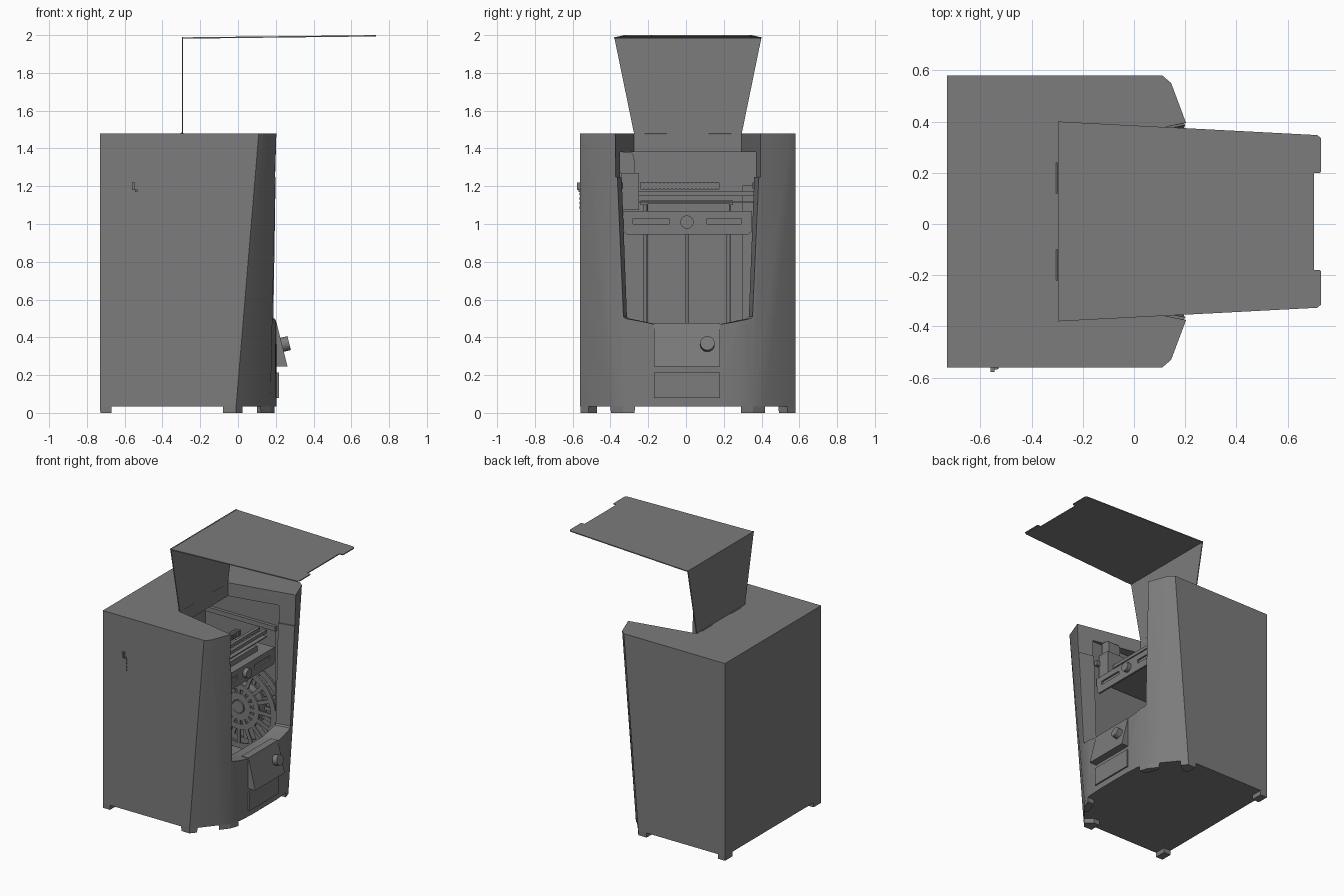
import bpy, bmesh, math
from mathutils import Vector

if "Cube" in bpy.data.objects:
    bpy.data.objects.remove(bpy.data.objects["Cube"])

CY = 0.01  # the cabinet's mid plane in y
GREY = bpy.data.materials.new('dark_grey')
GREY.diffuse_color = (.2, .2, .2, 1)
GREY.use_nodes = True
GREY.node_tree.nodes["Principled BSDF"].inputs["Base Color"].default_value = GREY.diffuse_color


def activate(ob):
    bpy.ops.object.select_all(action='DESELECT')
    bpy.context.view_layer.objects.active = ob
    ob.select_set(True)


def loft(name, rings, smooth=None, closed=False):
    """Skin a list of equal-length 3D rings, capped at both ends unless closed."""
    bm = bmesh.new()
    vs = [[bm.verts.new(p) for p in r] for r in rings]
    n = len(rings[0])
    pairs = list(zip(vs, vs[1:])) + ([(vs[-1], vs[0])] if closed else [])
    for a, b in pairs:
        for i in range(n):
            j = (i + 1) % n
            bm.faces.new((a[i], a[j], b[j], b[i]))
    if not closed:
        bm.faces.new(vs[0])
        bm.faces.new(vs[-1])
    bmesh.ops.recalc_face_normals(bm, faces=bm.faces)
    me = bpy.data.meshes.new(name)
    bm.to_mesh(me)
    bm.free()
    me.materials.append(GREY)
    ob = bpy.data.objects.new(name, me)
    bpy.context.collection.objects.link(ob)
    if smooth:
        activate(ob)
        bpy.ops.object.shade_smooth_by_angle(angle=math.radians(smooth))
    return ob


def prism(name, pts, axis, lo, hi):
    """Extrude a 2D outline along x (pts y,z), y (pts x,z) or z (pts x,y)."""
    def at(p, t):
        return {'x': (t, p[0], p[1]), 'y': (p[0], t, p[1]), 'z': (p[0], p[1], t)}[axis]
    return loft(name, [[at(p, t) for p in pts] for t in (lo, hi)])


def box(name, x, y, z):
    return prism(name, [(x[0], y[0]), (x[1], y[0]), (x[1], y[1]), (x[0], y[1])], 'z', *z)


def rod(name, a, b, r, n=16):
    a, b = Vector(a), Vector(b)
    q = (b - a).to_track_quat('Z', 'Y')
    circ = [q @ Vector((r * math.cos(2 * math.pi * i / n), r * math.sin(2 * math.pi * i / n), 0))
            for i in range(n)]
    return loft(name, [[c + p for p in circ] for c in (a, b)], 35)


def ring(name, c, r0, r1, y0, y1, n=48):
    """Flat annulus around the y axis."""
    rs = []
    for i in range(n):
        t = 2 * math.pi * i / n
        rs.append([(c[0] + r * math.cos(t), y, c[1] + r * math.sin(t))
                   for r, y in ((r0, y0), (r1, y0), (r1, y1), (r0, y1))])
    return loft(name, rs, 35, closed=True)


def cut(ob, cutters):
    for c in cutters:
        m = ob.modifiers.new('cut', 'BOOLEAN')
        m.operation, m.solver, m.object = 'DIFFERENCE', 'EXACT', c
        activate(ob)
        bpy.ops.object.modifier_apply(modifier=m.name)
        bpy.data.objects.remove(c)


def mirrored(half):
    """Mirror an (x, y offset) half outline about the mid plane."""
    return [(x, CY - y) for x, y in half] + [(x, CY + y) for x, y in reversed(half)]


# Cabinet: tapered corner facets, bowed lower front
bottom = mirrored([(-.73, .57), (-.01, .57), (.12, .41), (.172, .345), (.197, .27), (.205, .15)])
top = mirrored([(-.73, .57), (.11, .57), (.145, .54), (.203, .385), (.204, .29), (.205, .15)])
cabinet = loft('cabinet', [[(x, y, .035) for x, y in bottom], [(x, y, 1.48) for x, y in top]])

# Openings: chamber, spool alcove, top trapezoid, flared front window
chamber = box('cut_chamber', (-.6, .08), (-.362, .383), (.12, 1.38))
alcove = box('cut_alcove', (-.62, .045), (.3, .5), (.15, 1.2))
hatch = prism('cut_hatch', mirrored([(-.29, .285), (.25, .394)]), 'z', 1.25, 1.6)
window = [(-.39, 1.62), (-.385, 1.48), (-.345, .51), (-.335, .5), (-.18, .47),
          (.18, .47), (.335, .5), (.345, .51), (.385, 1.48), (.39, 1.62)]
front = loft('cut_window', [[(x, CY + y * k, z) for y, z in window]
                            for x, k in ((.04, .914), (.4, 1.105))])
cut(cabinet, [chamber, alcove, hatch, front])
activate(cabinet)
bpy.ops.object.shade_smooth_by_angle(angle=math.radians(15))

# Feet
feet = {'rear_foot': [(-.73, .57), (-.67, .57), (-.67, .48), (-.73, .48)],
        'side_foot': [(-.08, .57), (-.01, .57), (.025, .527), (-.03, .48), (-.08, .48)],
        'front_foot': [(.12, .41), (.172, .345), (.194, .28), (.14, .28), (.1, .38)]}
for s in (-1, 1):
    for name, pts in feet.items():
        mx = sum(p[0] for p in pts) / len(pts)
        my = sum(p[1] for p in pts) / len(pts)
        loft(name, [[(mx + (x - mx) * k, CY + s * (my + (y - my) * k), z) for x, y in pts]
                    for z, k in ((0, .97), (.045, 1.0))])

# Open lid: upright panel, long notched panel, hinges
prism('lid_upright', [(CY - .285, 1.478), (CY + .285, 1.478), (CY + .39, 1.99), (CY - .39, 1.99)],
      'x', -.297, -.29)
lid = mirrored([(-.297, .39), (.715, .337), (.73, .325), (.73, .195), (.725, .19), (.702, .19)])
loft('lid_panel', [[(x, y, h + .0117 * (x + .297)) for x, y in lid] for h in (1.981, 1.988)])
for s in (-1, 1):
    rod('hinge', (-.297, CY + s * .11, 1.478), (-.297, CY + s * .23, 1.478), .008, 10)

# Control panel wedge with dial, and the door below it
prism('control_panel', [(.15, .475), (.205, .475), (.262, .245), (.15, .245)], 'y', -.17, .18)
n = Vector((.235, 0, .057)).normalized()
base = Vector((.232, .113, .36))
rod('control_dial', base, base + n * .04, .038, 24)
box('front_door', (.15, .216), (-.17, .18), (.08, .215))

# Side lever
box('side_lever', (-.56, -.545), (-.578, -.55), (1.18, 1.22))
box('side_lever_neck', (-.546, -.532), (-.568, -.55), (1.17, 1.185))
for i in range(4):
    box('side_slot_bar', (-.534, -.529), (-.565, -.55), (1.08 + .024 * i, 1.094 + .024 * i))

# Build platform with slotted front plate, deck and knob
plate = prism('platform_front', [(-.34, 1.07), (-.33, .96), (-.315, .945), (.33, .945), (.348, .96),
                                 (.35, 1.07)], 'x', .045, .06)
cut(plate, [box('cut_slot', (0, .1), y, (1.0, 1.028)) for y in ((-.28, -.09), (.11, .295))])
box('platform_slot_back', (.04, .047), (-.3, .31), (.99, 1.04))
box('platform_deck', (-.46, .05), (-.335, .345), (1.05, 1.07))
box('build_plate', (-.42, .0), (-.205, .23), (1.07, 1.11))
rod('platform_knob', (.05, .005, 1.01), (.09, .005, 1.01), .035, 24)

# Vertical guides and lead screw
for y, r in ((-.215, .01), (.005, .008), (.225, .01)):
    rod('vertical_guide', (-.53, y, .12), (-.53, y, 1.11), r)
box('guide_top_bar', (-.6, -.5), (-.24, .25), (1.1, 1.125))

# Gantry: cross rails, side rails, cable chain, print head
for x in (-.03, -.09):
    box('cross_rail', (x - .012, x + .012), (-.3, .37), (1.148, 1.172))
box('cross_beam', (-.1, -.02), (-.3, .37), (1.115, 1.122))
for y in (-.345, .365):
    box('side_rail', (-.58, .06), (y - .012, y + .012), (1.185, 1.22))
for i in range(20):
    y = -.24 + .021 * i
    box('cable_chain_link', (-.14, -.1), (y, y + .017), (1.182, 1.222))
box('cable_chain_band', (-.135, -.105), (-.24, .178), (1.187, 1.217))
box('print_head', (-.12, .03), (-.345, -.25), (1.075, 1.27))
prism('print_head_top', [(-.35, 1.27), (-.27, 1.27), (-.275, 1.36), (-.29, 1.38), (-.35, 1.38)],
      'x', -.1, .0)

# Filament spool in the alcove: two spoked flanges on a core
C = (-.27, .52)
for y0 in (.39, .47):
    for r0, r1 in ((.27, .31), (.13, .17), (.05, .1)):
        ring('spool_flange_ring', C, r0, r1, y0, y0 + .014)
    for i in range(16):
        t = 2 * math.pi * i / 16
        d, w = Vector((math.cos(t), math.sin(t))), Vector((-math.sin(t), math.cos(t))) * .014
        o = Vector(C)
        prism('spool_spoke', [o + d * .09 - w, o + d * .28 - w, o + d * .28 + w, o + d * .09 + w],
              'y', y0 + .001, y0 + .012)
ring('spool_core', C, .12, .16, .4, .475)
rod('spool_axle', (C[0], .385, C[1]), (C[0], .502, C[1]), .045, 24)
